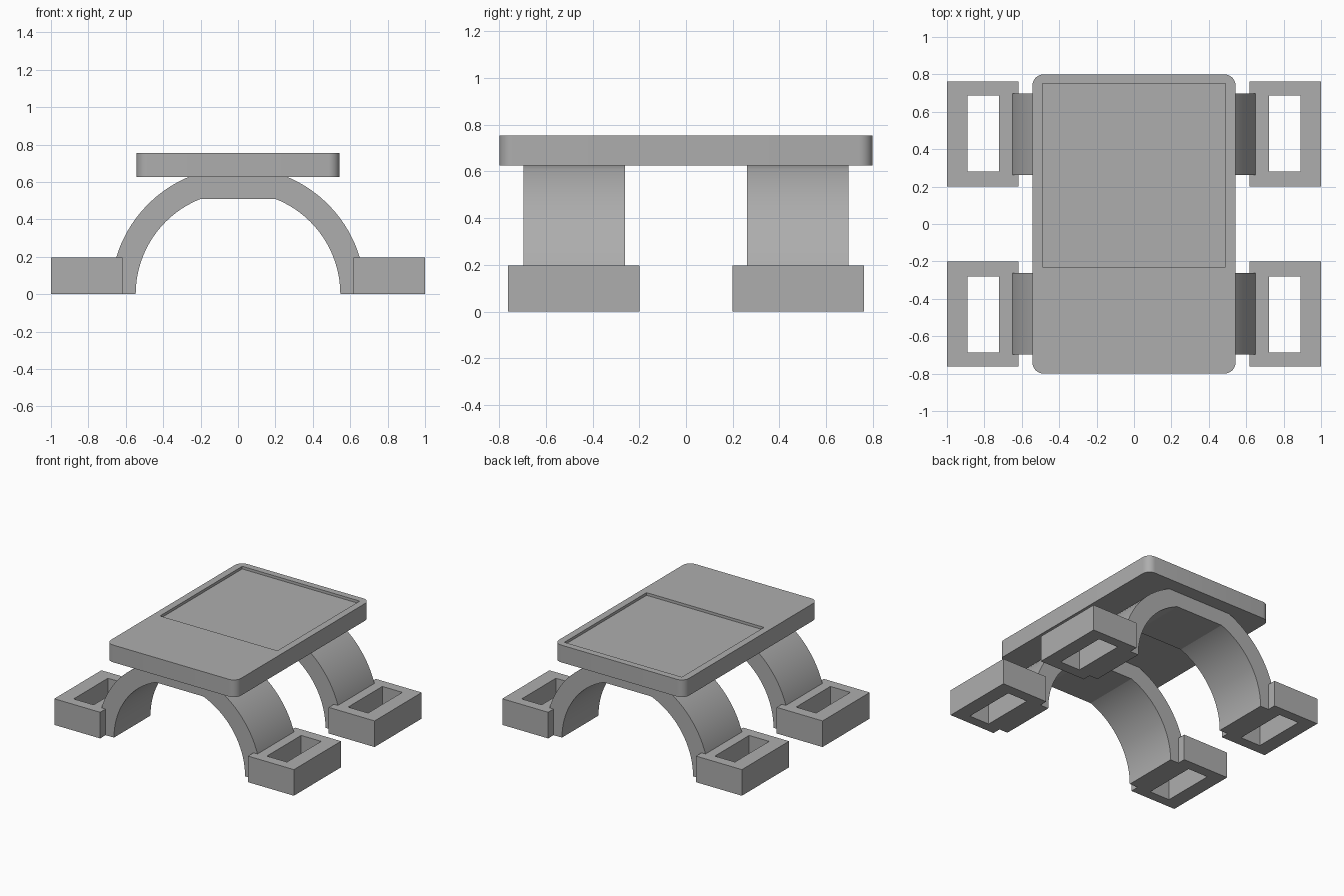
import bpy, math

if "Cube" in bpy.data.objects:
    bpy.data.objects.remove(bpy.data.objects["Cube"], do_unlink=True)

grey = bpy.data.materials.new("plain grey")
grey.use_nodes = True
grey.diffuse_color = (0.42, 0.42, 0.42, 1)
grey.node_tree.nodes["Principled BSDF"].inputs["Base Color"].default_value = (0.42, 0.42, 0.42, 1)


def make(name, verts, faces):
    mesh = bpy.data.meshes.new(name)
    mesh.from_pydata(verts, [], faces)
    mesh.materials.append(grey)
    obj = bpy.data.objects.new(name, mesh)
    bpy.context.collection.objects.link(obj)
    return obj


def box(name, x0, x1, y0, y1, z0, z1):
    return prism(name, [(x0, y0), (x1, y0), (x1, y1), (x0, y1)], z0, z1)


def prism(name, outline, low, high, along_y=False):
    """Extrude a counter-clockwise outline along z, or an x-z outline along y."""
    n = len(outline)
    if along_y:
        verts = [(x, d, z) for d in (high, low) for x, z in outline]
    else:
        verts = [(x, y, d) for d in (low, high) for x, y in outline]
    faces = [list(reversed(range(n))), list(range(n, 2 * n))]
    faces += [(i, (i + 1) % n, n + (i + 1) % n, n + i) for i in range(n)]
    return make(name, verts, faces)


def cut(obj, cutter):
    mod = obj.modifiers.new("cut", "BOOLEAN")
    mod.operation = "DIFFERENCE"
    mod.solver = "EXACT"
    mod.object = cutter
    cutter.hide_render = True
    cutter.hide_set(True)


def smooth(obj):
    bpy.ops.object.select_all(action="DESELECT")
    obj.select_set(True)
    bpy.context.view_layer.objects.active = obj
    bpy.ops.object.shade_smooth_by_angle(angle=math.radians(30))


def arc(radius, start, end, steps, cx=0, cy=0):
    return [(cx + radius * math.cos(start + (end - start) * i / steps),
             cy + radius * math.sin(start + (end - start) * i / steps))
            for i in range(steps + 1)]


# Rounded tray top with a shallow rectangular recess
HALF_X, HALF_Y, CORNER = 0.543, 0.8, 0.06
BOTTOM, TOP = 0.625, 0.755
outline = []
for k, (sx, sy) in enumerate([(1, 1), (-1, 1), (-1, -1), (1, -1)]):
    outline += arc(CORNER, k * math.pi / 2, (k + 1) * math.pi / 2, 8,
                   sx * (HALF_X - CORNER), sy * (HALF_Y - CORNER))
tray = prism("tray_top", outline, BOTTOM, TOP)
smooth(tray)
cut(tray, box("recess_cutter", -0.49, 0.49, -0.23, 0.75, TOP - 0.02, TOP + 0.1))

# Arched legs, flattened where they meet the tray, with a flat crown block
INNER, OUTER, CROWN = 0.547, 0.68, 0.51
flat = math.asin(BOTTOM / OUTER)
crown = math.asin(CROWN / INNER)
for side, sy in (("front", -1), ("back", 1)):
    y0, y1 = sorted((sy * 0.262, sy * 0.697))
    profile = (arc(OUTER, 0, flat, 20) + arc(OUTER, math.pi - flat, math.pi, 20)
               + arc(INNER, math.pi, 0, 48))
    smooth(prism(side + "_arch", profile, y0, y1, along_y=True))
    prism(side + "_crown_block", arc(INNER, crown, math.pi - crown, 16), y0, y1, along_y=True)

    # Feet with a rectangular slot through each
    for hand, sx in (("left", 1), ("right", -1)):
        xs = sorted((sx * 0.617, sx * 1.0))
        ys = sorted((sy * 0.2, sy * 0.762))
        foot = box(f"{side}_{hand}_foot", *xs, *ys, 0, 0.197)
        hx = sorted((sx * 0.723, sx * 0.89))
        hy = sorted((sy * 0.28, sy * 0.688))
        cut(foot, box(f"{side}_{hand}_slot_cutter", *hx, *hy, -0.1, 0.4))
